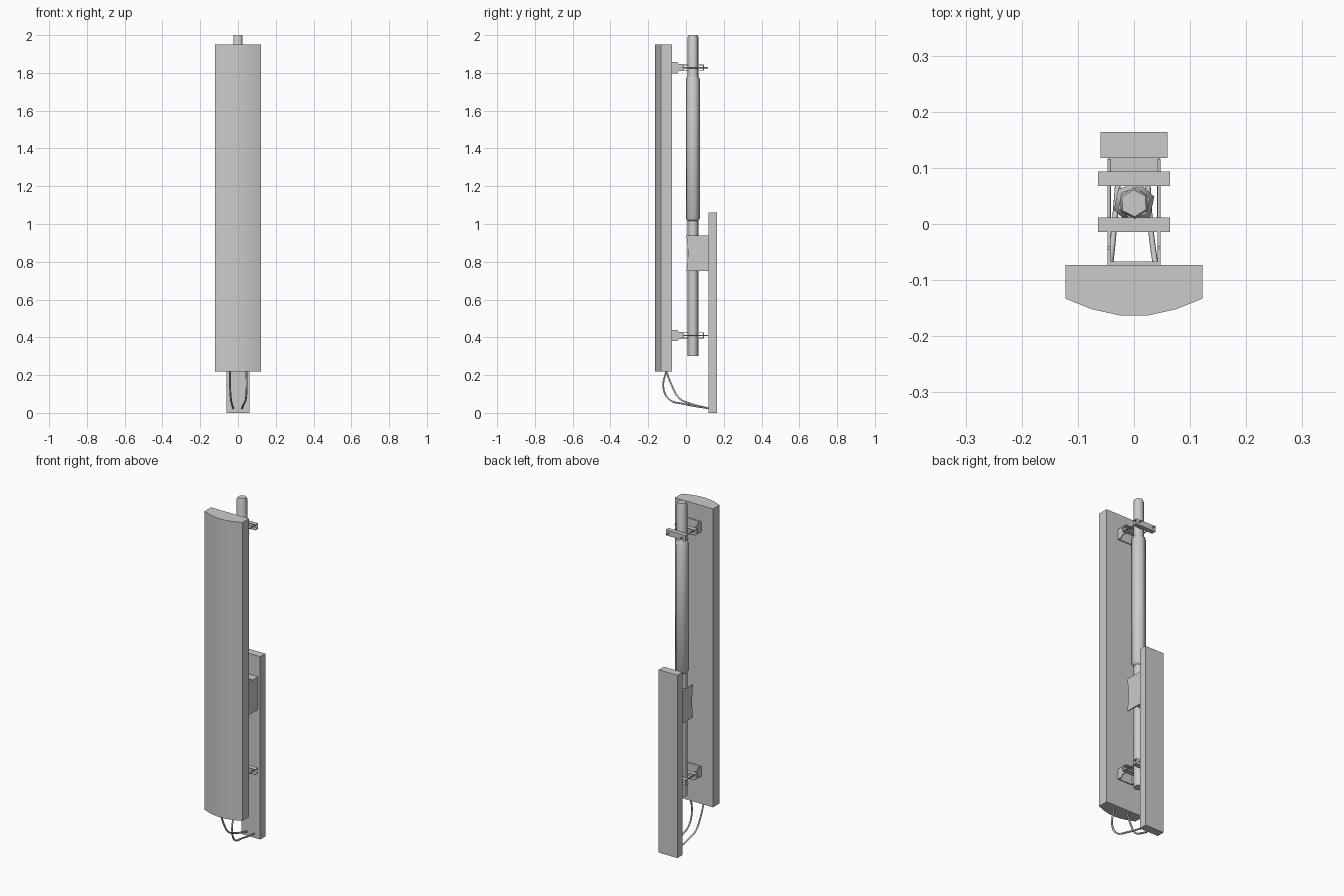
import bpy, bmesh, math
from mathutils import Vector

if "Cube" in bpy.data.objects:
    bpy.data.objects.remove(bpy.data.objects["Cube"])

POLE_Y = 0.037


def finish(name, bm):
    bmesh.ops.recalc_face_normals(bm, faces=bm.faces)
    me = bpy.data.meshes.new(name)
    bm.to_mesh(me)
    bm.free()
    ob = bpy.data.objects.new(name, me)
    bpy.context.collection.objects.link(ob)
    return ob


def smooth(ob, angle=65):
    bpy.ops.object.select_all(action='DESELECT')
    ob.select_set(True)
    bpy.context.view_layer.objects.active = ob
    bpy.ops.object.shade_smooth_by_angle(angle=math.radians(angle))


def prism(name, pts, lo, hi, axis):
    """Extrude a 2D outline: axis 'x' takes (y, z) points, 'z' takes (x, y)."""
    def place(p, t):
        return (t, p[0], p[1]) if axis == 'x' else (p[0], p[1], t)
    bm = bmesh.new()
    f = bm.faces.new([bm.verts.new(place(p, lo)) for p in pts])
    ext = bmesh.ops.extrude_face_region(bm, geom=[f])
    move = Vector(place((0, 0), hi - lo))
    bmesh.ops.translate(bm, vec=move, verts=[v for v in ext['geom'] if isinstance(v, bmesh.types.BMVert)])
    return finish(name, bm)


def box(name, x0, x1, y0, y1, z0, z1):
    return prism(name, [(x0, y0), (x1, y0), (x1, y1), (x0, y1)], z0, z1, 'z')


def lathe(name, profile, sides, phase, y):
    """Closed stack of polygon rings from (radius, z) pairs."""
    bm = bmesh.new()
    rings = []
    for r, z in profile:
        angs = [phase + math.tau * i / sides for i in range(sides)]
        rings.append([bm.verts.new((r * math.cos(a), y + r * math.sin(a), z)) for a in angs])
    for a, b in zip(rings, rings[1:]):
        for i in range(sides):
            j = (i + 1) % sides
            bm.faces.new((a[i], a[j], b[j], b[i]))
    bm.faces.new(rings[0])
    bm.faces.new(rings[-1])
    ob = finish(name, bm)
    smooth(ob)
    return ob


def cable(name, pts, r):
    cu = bpy.data.curves.new(name, 'CURVE')
    cu.dimensions = '3D'
    cu.bevel_depth = r
    cu.bevel_resolution = 1
    cu.resolution_u = 4
    cu.use_fill_caps = True
    sp = cu.splines.new('BEZIER')
    sp.bezier_points.add(len(pts) - 1)
    for bp, p in zip(sp.bezier_points, pts):
        bp.co = p
        bp.handle_left_type = bp.handle_right_type = 'AUTO'
    ob = bpy.data.objects.new(name, cu)
    bpy.context.collection.objects.link(ob)
    return ob


# Antenna panel with a bowed front
half = [(0.122, -0.073), (0.122, -0.133), (0.075, -0.152), (0.025, -0.163)]
outline = half + [(-x, y) for x, y in reversed(half)]
smooth(prism("antenna_panel", outline, 0.22, 1.95, 'z'), 30)

# Mounting pole and its thicker sleeve
lathe("mounting_pole", [(0.028, 0.3), (0.028, 1.99), (0.024, 2.0)], 6, math.radians(33), POLE_Y)
lathe("pole_sleeve", [(0.029, 1.015), (0.038, 1.03), (0.038, 1.765), (0.029, 1.782)],
      6, math.radians(18), POLE_Y)

# Rear radio unit
box("radio_unit", -0.06, 0.06, 0.118, 0.164, 0, 1.06)

# Bracket holding the unit: cheeks with a hollowed front edge, web and flanges
cheek = [(0.118, 0.75), (0.118, 0.94), (0.003, 0.94), (0.005, 0.91), (0.009, 0.875),
         (0.01, 0.845), (0.009, 0.815), (0.005, 0.78), (0.003, 0.75)]
for side, x in (("left", -0.046), ("right", 0.041)):
    prism("unit_bracket_cheek_" + side, cheek, x, x + 0.005, 'x')
box("unit_bracket_web", -0.041, 0.041, 0.112, 0.118, 0.75, 0.94)
for end, z in (("bottom", 0.75), ("top", 0.935)):
    box("unit_bracket_flange_" + end, -0.041, 0.041, 0.07, 0.112, z, z + 0.005)

# Upper and lower pole clamps
for level, z in (("lower", 0.41), ("upper", 1.828)):
    # channel bars, open toward the pole
    for bar, web, lip in (("front", -0.014, 0.012), ("rear", 0.094, 0.068)):
        t = 0.004 if lip > web else -0.004
        h = 0.016
        c = [(lip, z - h), (web, z - h), (web, z + h), (lip, z + h), (lip, z + h - 0.004),
             (web + t, z + h - 0.004), (web + t, z - h + 0.004), (lip, z - h + 0.004)]
        prism(f"{level}_clamp_bar_{bar}", c, -0.064, 0.064, 'x')
    # stepped ears fixed to the panel
    ear = [(-0.073, z - 0.03), (-0.045, z - 0.03), (-0.04, z - 0.018), (-0.014, z - 0.018),
           (-0.014, z + 0.018), (-0.04, z + 0.018), (-0.045, z + 0.03), (-0.073, z + 0.03)]
    for side, x in (("left", -0.047), ("right", 0.042)):
        prism(f"{level}_panel_ear_{side}", ear, x, x + 0.005, 'x')
        # threaded rods through both bars
        bm = bmesh.new()
        bmesh.ops.create_cone(bm, cap_ends=True, segments=6, radius1=0.0035, radius2=0.0035, depth=0.138)
        rod = finish(f"{level}_clamp_rod_{side}", bm)
        rod.rotation_euler = (math.pi / 2, 0, 0)
        rod.location = (x + 0.0025, 0.047, z)
        smooth(rod)
    box(f"{level}_panel_ear_web", -0.042, 0.042, -0.073, -0.067, z - 0.03, z + 0.03)

# Cables from panel base to unit base
cable("right_cable", [(0.045, -0.105, 0.222), (0.046, -0.12, 0.135), (0.041, -0.09, 0.072),
                      (0.03, -0.01, 0.047), (0.022, 0.12, 0.024)], 0.005)
cable("left_cable", [(-0.042, -0.105, 0.222), (-0.042, -0.075, 0.145), (-0.038, -0.035, 0.077),
                     (-0.033, 0.02, 0.05), (-0.025, 0.12, 0.024)], 0.005)
